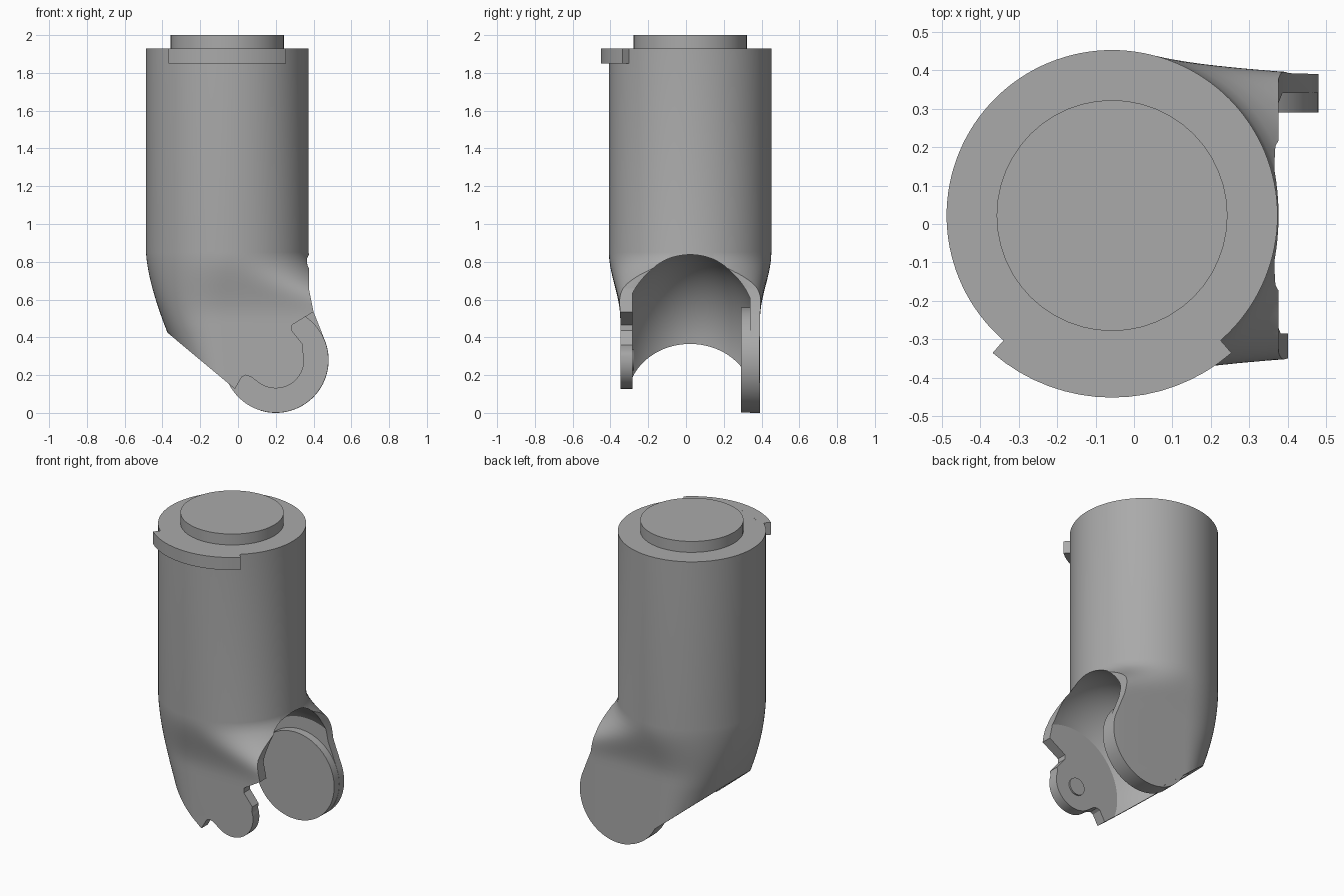
import bpy, bmesh, math
from mathutils import Matrix

old = bpy.data.objects.get("Cube")
if old:
    bpy.data.objects.remove(old, do_unlink=True)

CX, CY, R = -0.057, 0.022, 0.43      # tube axis and radius
PX, PZ = 0.2, 0.28                   # hinge axis of the fork

grey = bpy.data.materials.new("plain_grey")
grey.use_nodes = True
grey.diffuse_color = (0.4, 0.4, 0.4, 1)
grey.node_tree.nodes["Principled BSDF"].inputs["Base Color"].default_value = (0.4, 0.4, 0.4, 1)


def loft(name, rings):
    """Closed solid skinned through rings of equal length."""
    bm = bmesh.new()
    loops = [[bm.verts.new(p) for p in ring] for ring in rings]
    for a, b in zip(loops, loops[1:]):
        for i in range(len(a)):
            j = (i + 1) % len(a)
            bm.faces.new((a[i], a[j], b[j], b[i]))
    bm.faces.new(loops[0])
    bm.faces.new(loops[-1])
    bmesh.ops.recalc_face_normals(bm, faces=bm.faces)
    mesh = bpy.data.meshes.new(name)
    bm.to_mesh(mesh)
    bm.free()
    mesh.materials.append(grey)
    obj = bpy.data.objects.new(name, mesh)
    bpy.context.collection.objects.link(obj)
    return obj


def arc(cx, cy, r, start, end, n):
    angles = [math.radians(start + (end - start) * i / n) for i in range(n + 1)]
    return [(cx + r * math.cos(a), cy + r * math.sin(a)) for a in angles]


def plate(name, outline, y0, y1):
    """Outline in x, z extruded along y."""
    return loft(name, [[(x, y, z) for x, z in outline] for y in (y0, y1)])


def upright(name, outline, z0, z1):
    """Outline in x, y extruded along z."""
    return loft(name, [[(x, y, z) for x, y in outline] for z in (z0, z1)])


def boolean(target, cutter, operation):
    mod = target.modifiers.new("cut", 'BOOLEAN')
    mod.operation, mod.object, mod.solver = operation, cutter, 'EXACT'
    bpy.context.view_layer.objects.active = target
    bpy.ops.object.modifier_apply(modifier=mod.name)
    bpy.data.objects.remove(cutter, do_unlink=True)


def smooth(obj, angle=30):
    bpy.ops.object.select_all(action='DESELECT')
    obj.select_set(True)
    bpy.context.view_layer.objects.active = obj
    bpy.ops.object.shade_smooth_by_angle(angle=math.radians(angle))


# Main body: round tube that flattens into two cheeks towards the fork
def section(z):
    drop = max(0, 0.85 - z)
    u = min(1, drop / 0.35)
    s = u * u * (3 - 2 * u)
    left, right = R - 0.41 * drop ** 1.5, R + 0.27 * s
    ring = []
    for i in range(128):
        a = 2 * math.pi * i / 128
        c, d = math.cos(a), math.sin(a)
        p = 1 - 0.8 * s if c > 0 else 1 - 0.2 * s
        x = math.copysign(abs(c) ** p, c) * (right if c > 0 else left)
        y = math.copysign(abs(d) ** p, d) * (R - 0.06 * s)
        ring.append((CX + x, CY + y, z))
    return ring


heights = [1.93] + [0.85 - 0.035 * i for i in range(13)] + [0.3, 0.2, 0.1, -0.05]
body = loft("arm_body", [section(z) for z in heights])

# Side silhouette: slanted underside, round hinge end
outline = [(-0.7, 2.2), (-0.7, 0.697)] + arc(PX, PZ, 0.28, 254, 380, 32)
outline += [(0.40, 0.535), (0.375, 0.66), (0.375, 0.84), (0.7, 0.9), (0.7, 2.2)]
boolean(body, plate("outline_cutter", outline, -0.7, 0.7), 'INTERSECT')

# Rounded hollow between the cheeks, turned about the hinge axis
rings = []
for i in range(33):
    y = -0.284 + (0.34 + 0.284) * i / 32
    r = 0.545 * math.sqrt(1 - ((y - CY) / 0.4) ** 2)
    rings.append([(x, y, z) for x, z in arc(0.24, 0.31, r, 0, 360, 96)[:-1]])
boolean(body, loft("hollow_cutter", rings), 'DIFFERENCE')

# Front cheek trimmed to a small rounded tongue
notch = [(-0.03, -0.3), (-0.02, 0.12), (0.02, 0.19), (0.04, 0.2), (0.07, 0.19)]
notch += arc(PX, PZ, 0.15, 235, 380, 24)
notch += [(0.345, 0.36), (0.285, 0.435), (0.285, 0.465), (0.40, 0.535), (0.7, 0.6), (0.7, -0.3)]
boolean(body, plate("notch_cutter", notch, -0.7, -0.1), 'DIFFERENCE')
smooth(body)

# Thick hinge disc inside the back cheek and pin on the front tongue
smooth(plate("back_hinge_disc", arc(PX, PZ, 0.279, 0, 360, 64)[:-1], 0.29, 0.388))
smooth(plate("front_hinge_pin", arc(PX, PZ, 0.055, 0, 360, 32)[:-1], -0.3, -0.274))

# Top plug and the partial collar on the front rim
smooth(upright("top_plug", arc(CX, CY, 0.3, 0, 360, 48)[:-1], 1.9, 2.0))
collar = arc(CX, CY, 0.473, 229, 311, 16) + arc(CX, CY, 0.40, 311, 229, 16)
smooth(upright("front_collar", collar, 1.85, 1.9301))
